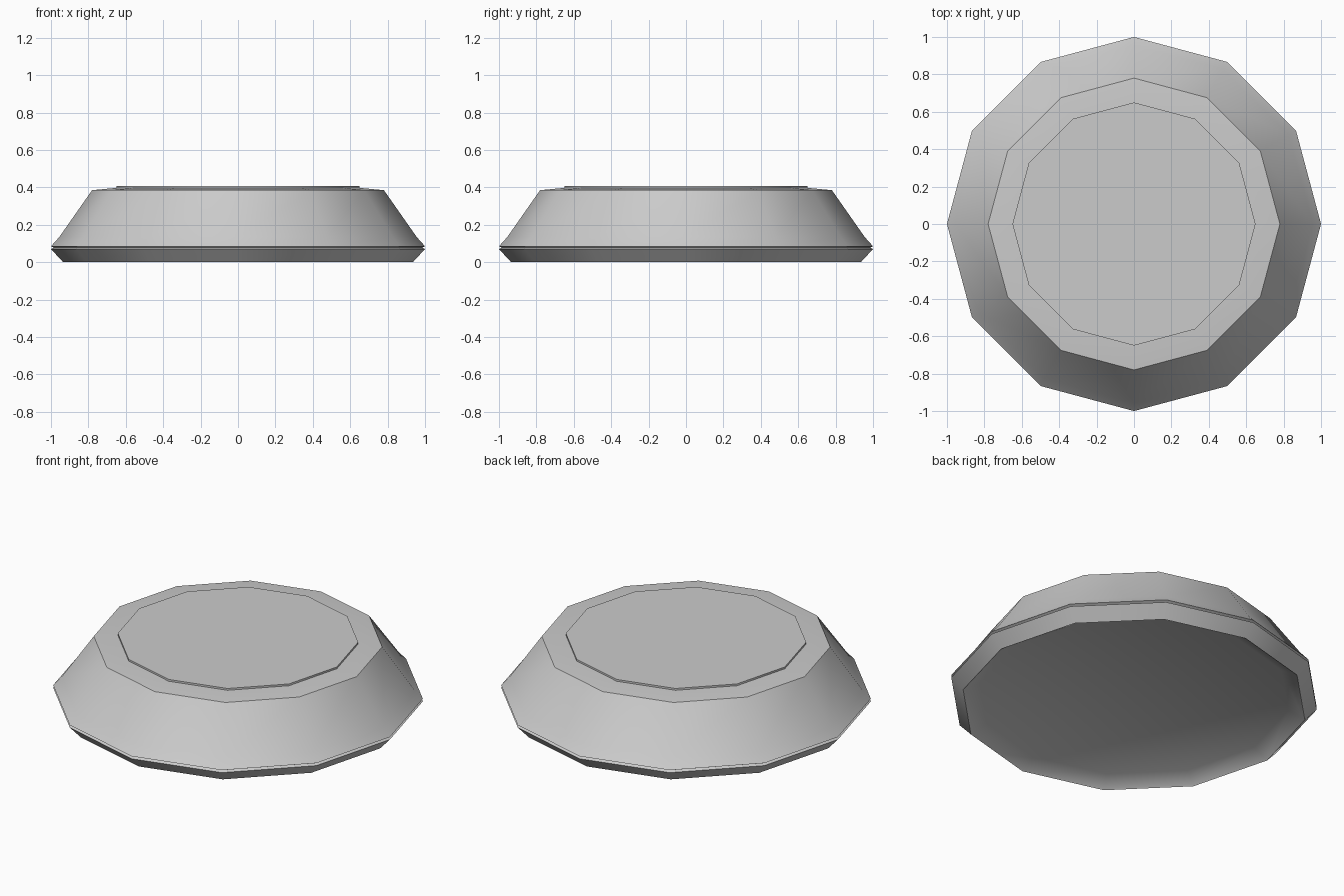
import bpy, bmesh, math

if "Cube" in bpy.data.objects:
    bpy.data.objects.remove(bpy.data.objects["Cube"])

SIDES = 12

def lathe(name, profile, angle=40):
    """Revolve (radius, z) points into a closed 12-sided solid; the ends are capped."""
    bm = bmesh.new()
    rings = []
    for r, z in profile:
        rings.append([bm.verts.new((r * math.cos(2 * math.pi * i / SIDES),
                                    r * math.sin(2 * math.pi * i / SIDES), z))
                      for i in range(SIDES)])
    for a, b in zip(rings, rings[1:]):
        for i in range(SIDES):
            j = (i + 1) % SIDES
            bm.faces.new((a[i], a[j], b[j], b[i]))
    bm.faces.new(rings[0][::-1])
    bm.faces.new(rings[-1])
    bmesh.ops.recalc_face_normals(bm, faces=bm.faces)
    me = bpy.data.meshes.new(name)
    bm.to_mesh(me)
    bm.free()
    ob = bpy.data.objects.new(name, me)
    bpy.context.collection.objects.link(ob)
    bpy.ops.object.select_all(action='DESELECT')
    ob.select_set(True)
    bpy.context.view_layer.objects.active = ob
    bpy.ops.object.shade_smooth_by_angle(angle=math.radians(angle))
    return ob

# Body: recessed underside, foot edge, rim with a fine seam, sloping flank, shoulder
lathe("body", [(0.845, 0.05), (0.93, 0.005), (0.935, 0.0), (1.0, 0.07), (0.985, 0.078),
               (1.0, 0.085), (0.955, 0.135), (0.78, 0.385), (0.65, 0.397)])

# Thin raised plate on the top
lathe("top_plate", [(0.65, 0.39), (0.65, 0.408)])
